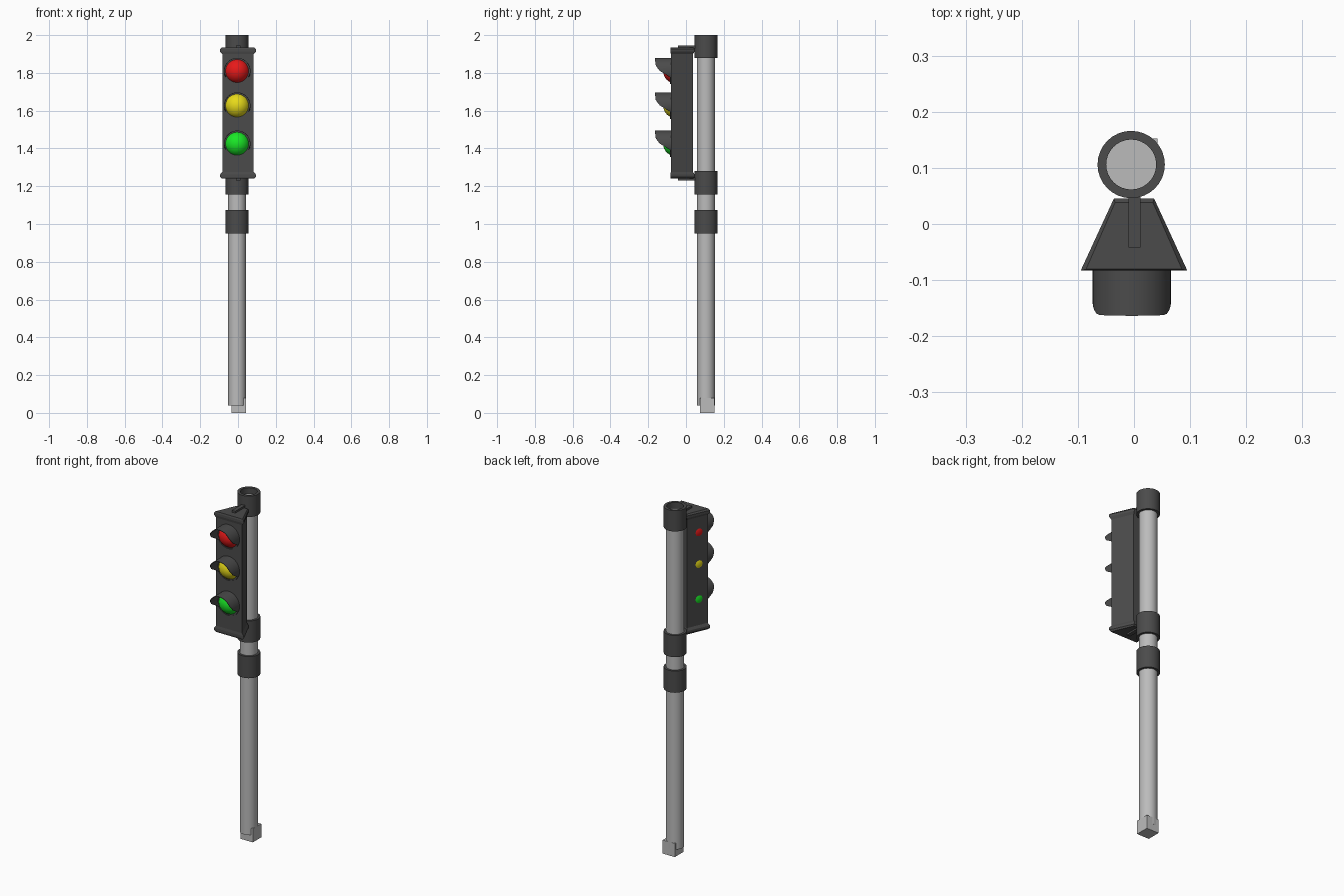
import bpy, bmesh, math

if "Cube" in bpy.data.objects:
    bpy.data.objects.remove(bpy.data.objects["Cube"])


def material(name, rgb):
    m = bpy.data.materials.new(name)
    m.diffuse_color = (*rgb, 1)
    m.use_nodes = True
    m.node_tree.nodes["Principled BSDF"].inputs["Base Color"].default_value = m.diffuse_color
    return m


DARK = material("dark_grey", (0.07, 0.07, 0.07))
GREY = material("light_grey", (0.5, 0.5, 0.5))
PX, PY = -0.005, 0.106  # pole axis


def finish(name, bm, mat, smooth=True):
    bmesh.ops.recalc_face_normals(bm, faces=bm.faces)
    me = bpy.data.meshes.new(name)
    bm.to_mesh(me)
    bm.free()
    me.materials.append(mat)
    ob = bpy.data.objects.new(name, me)
    bpy.context.collection.objects.link(ob)
    if smooth:
        bpy.ops.object.select_all(action='DESELECT')
        ob.select_set(True)
        bpy.context.view_layer.objects.active = ob
        bpy.ops.object.shade_smooth_by_angle(angle=math.radians(35))
    return ob


def loft(bm, rings, closed=False):
    """Join rings of equal point count; cap the ends or close into a tube."""
    rows = [[bm.verts.new(p) for p in r] for r in rings]
    pairs = list(zip(rows, rows[1:])) + ([(rows[-1], rows[0])] if closed else [])
    for a, b in pairs:
        for i in range(len(a)):
            j = (i + 1) % len(a)
            bm.faces.new((a[i], a[j], b[j], b[i]))
    if not closed:
        bm.faces.new(rows[0])
        bm.faces.new(rows[-1])


def circle(r, z, n=32):
    return [(PX + r * math.cos(math.tau * i / n), PY + r * math.sin(math.tau * i / n), z)
            for i in range(n)]


def box(name, lo, hi, mat):
    bm = bmesh.new()
    loft(bm, [[(lo[0], lo[1], z), (hi[0], lo[1], z), (hi[0], hi[1], z), (lo[0], hi[1], z)]
              for z in (lo[2], hi[2])])
    return finish(name, bm, mat, False)


# pole with square foot
bm = bmesh.new()
loft(bm, [circle(0.047, 0.04), circle(0.047, 1.965)])
finish("pole", bm, GREY)
box("foot", (-0.035, 0.075, 0), (0.042, 0.152, 0.078), GREY)

# open clamp collars
for i, (z0, z1) in enumerate([(0.95, 1.075), (1.155, 1.28), (1.88, 2.0)]):
    bm = bmesh.new()
    loft(bm, [circle(0.0445, z0), circle(0.06, z0), circle(0.06, z1), circle(0.0445, z1)], True)
    finish(f"collar_{i + 1}", bm, DARK)


# wedge-shaped housing with flared ends; f runs from body (0) to flange (1)
def wedge(z, f):
    front, back = 0.083 + 0.012 * f, 0.033 + 0.003 * f
    y0, y1 = -0.08 - 0.003 * f, 0.037 + 0.008 * f
    return [(-front, y0, z), (front, y0, z), (back, y1, z), (-back, y1, z)]


bm = bmesh.new()
half = [(0, 0.2), (0.009, 1), (0.022, 1), (0.036, 0)]
loft(bm, [wedge(1.24 + d, f) for d, f in half] + [wedge(1.935 - d, f) for d, f in reversed(half)])
finish("housing", bm, DARK, False)

# brackets from housing to collars
for name, z in (("upper_bracket", 1.93), ("lower_bracket", 1.231)):
    box(name, (-0.01, -0.042, z), (0.012, 0.06, z + 0.016), DARK)

# visor front edge: (height above lens centre, y)
EDGE = [(-0.08, -0.084), (-0.032, -0.085), (-0.016, -0.11), (0.0, -0.138),
        (0.015, -0.15), (0.035, -0.162), (0.08, -0.164)]


def edge_y(h):
    for (a, ya), (b, yb) in zip(EDGE, EDGE[1:]):
        if h <= b:
            return ya + (yb - ya) * (h - a) / (b - a)


# lenses and visors
LIGHTS = [("red", 1.81, (0.8, 0.01, 0.01)), ("yellow", 1.627, (0.8, 0.7, 0.01)),
          ("green", 1.425, (0.01, 0.8, 0.02))]
for name, zc, rgb in LIGHTS:
    bm = bmesh.new()
    bmesh.ops.create_uvsphere(bm, u_segments=32, v_segments=16, radius=0.066)
    bmesh.ops.translate(bm, verts=bm.verts, vec=(-0.005, -0.055, zc))
    finish(name + "_lens", bm, material(name, rgb))

    def ring(r, front):
        pts = []
        for i in range(40):
            t = math.tau * i / 40
            x, h = math.sin(t), math.cos(t)
            pts.append((-0.004 + r * x, edge_y(0.07 * h) if front else -0.076, zc + r * h))
        return pts

    bm = bmesh.new()
    loft(bm, [ring(0.07, False), ring(0.07, True), ring(0.067, True), ring(0.067, False)], True)
    finish(name + "_visor", bm, DARK)
